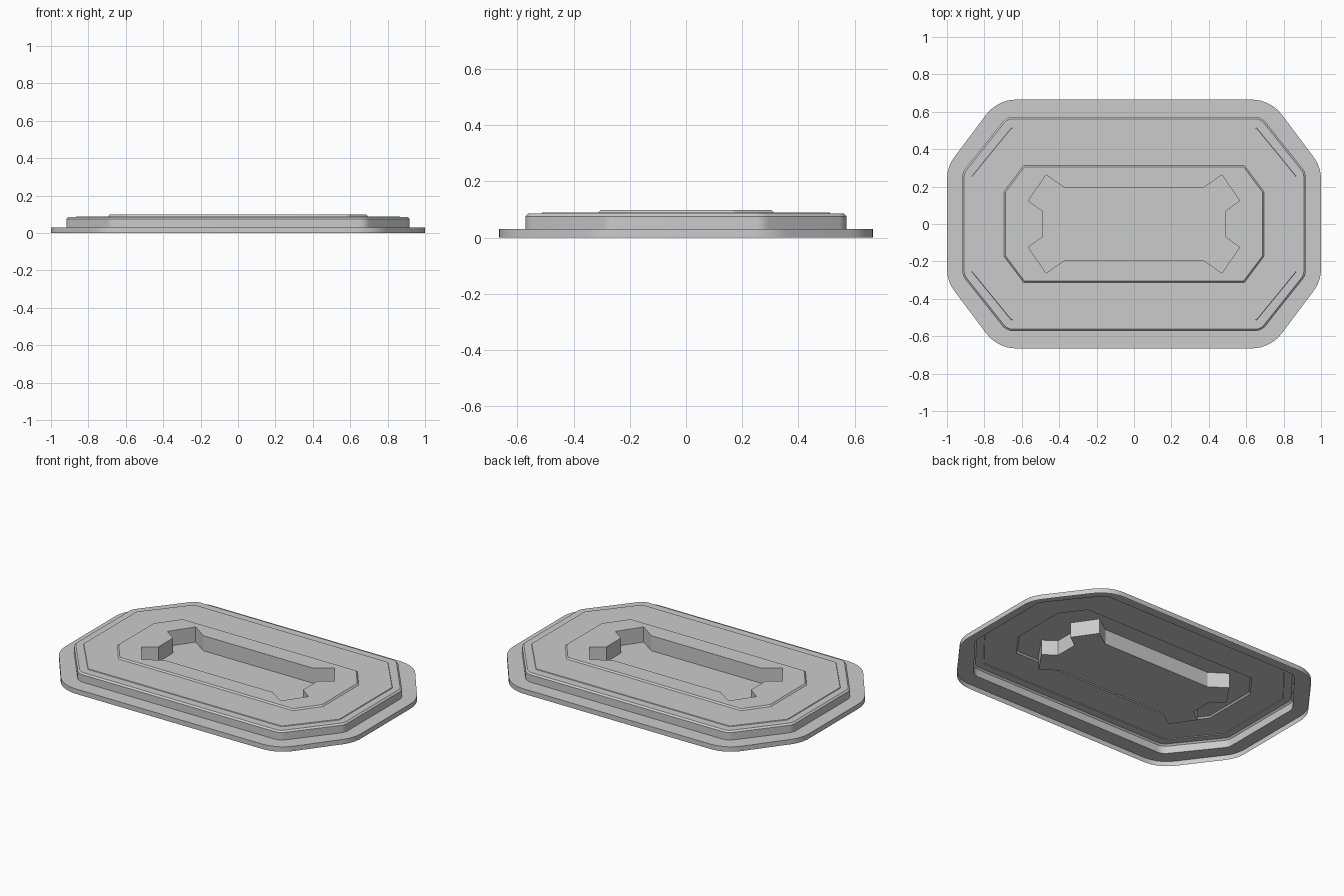
import bpy, bmesh, math
from mathutils import Vector

if "Cube" in bpy.data.objects:
    bpy.data.objects.remove(bpy.data.objects["Cube"])


def mirror4(quadrant):
    """Complete a counter-clockwise first-quadrant outline by mirroring in x and y."""
    half = quadrant + [(-x, y) for x, y in reversed(quadrant)]
    return half + [(-x, -y) for x, y in half]


def octagon(w, h, cx, cy, r, z, seg=7):
    """Rounded octagon: half sizes w,h; corners at (w,cy) and (cx,h); fillet radius r."""
    pts = [Vector(p) for p in mirror4([(w, cy), (cx, h)])]
    out = []
    for i, p in enumerate(pts):
        u = (pts[i - 1] - p).normalized()
        v = (pts[(i + 1) % 8] - p).normalized()
        half = u.angle(v) / 2
        c = p + (u + v).normalized() * (r / math.sin(half))
        n = -(u + v).normalized()
        turn = math.pi / 2 - half
        base = math.atan2(n.y, n.x)
        for k in range(seg + 1):
            a = base - turn + 2 * turn * k / seg
            out.append((c.x + r * math.cos(a), c.y + r * math.sin(a), z))
    return out


def add_ring(bm, pts):
    return [bm.verts.new(p) for p in pts]


def bridge(bm, a, b):
    n = len(a)
    for i in range(n):
        j = (i + 1) % n
        bm.faces.new((a[i], a[j], b[j], b[i]))


def loft(bm, outlines):
    rings = [add_ring(bm, o) for o in outlines]
    for a, b in zip(rings, rings[1:]):
        bridge(bm, a, b)
    return rings


def finish(bm, name):
    mesh = bpy.data.meshes.new(name)
    bm.to_mesh(mesh)
    bm.free()
    ob = bpy.data.objects.new(name, mesh)
    bpy.context.collection.objects.link(ob)
    bpy.ops.object.select_all(action='DESELECT')
    ob.select_set(True)
    bpy.context.view_layer.objects.active = ob
    bpy.ops.object.shade_smooth_by_angle(angle=math.radians(25))


# shared outlines where the parts meet
body_foot = octagon(0.918, 0.572, 0.682, 0.275, 0.07, 0.03)
panel_foot = octagon(0.696, 0.312, 0.591, 0.172, 0.006, 0.089)

# flange: open-bottomed skirt and flat rim
bm = bmesh.new()
loft(bm, [octagon(1.0, 0.665, 0.73, 0.305, 0.2, 0.0),
          octagon(1.0, 0.665, 0.73, 0.305, 0.2, 0.03),
          body_foot])
finish(bm, "flange")

# raised body: wall, chamfer, border and small step up to the deck
bm = bmesh.new()
loft(bm, [body_foot,
          octagon(0.918, 0.572, 0.682, 0.275, 0.07, 0.076),
          octagon(0.908, 0.562, 0.677, 0.272, 0.06, 0.085),
          octagon(0.867, 0.514, 0.656, 0.256, 0.012, 0.085),
          octagon(0.865, 0.512, 0.655, 0.255, 0.012, 0.089),
          panel_foot])
finish(bm, "body")

# centre panel with its sunken pocket
bm = bmesh.new()
rim = loft(bm, [panel_foot, octagon(0.688, 0.304, 0.587, 0.169, 0.006, 0.098)])[-1]
pocket = mirror4([(0.49, 0.07), (0.565, 0.125), (0.47, 0.262), (0.37, 0.193)])
top = add_ring(bm, [(x, y, 0.098) for x, y in pocket])
floor = add_ring(bm, [(x, y, 0.006) for x, y in pocket])
bridge(bm, top, floor)
bm.faces.new(floor)
edges = [bm.edges.get((r[i - 1], r[i])) for r in (rim, top) for i in range(len(r))]
filled = bmesh.ops.triangle_fill(bm, use_beauty=True, use_dissolve=False, edges=edges)
for f in filled["geom"]:
    if isinstance(f, bmesh.types.BMFace):
        f.normal_update()
        if f.normal.z < 0:
            f.normal_flip()
finish(bm, "panel_with_pocket")
